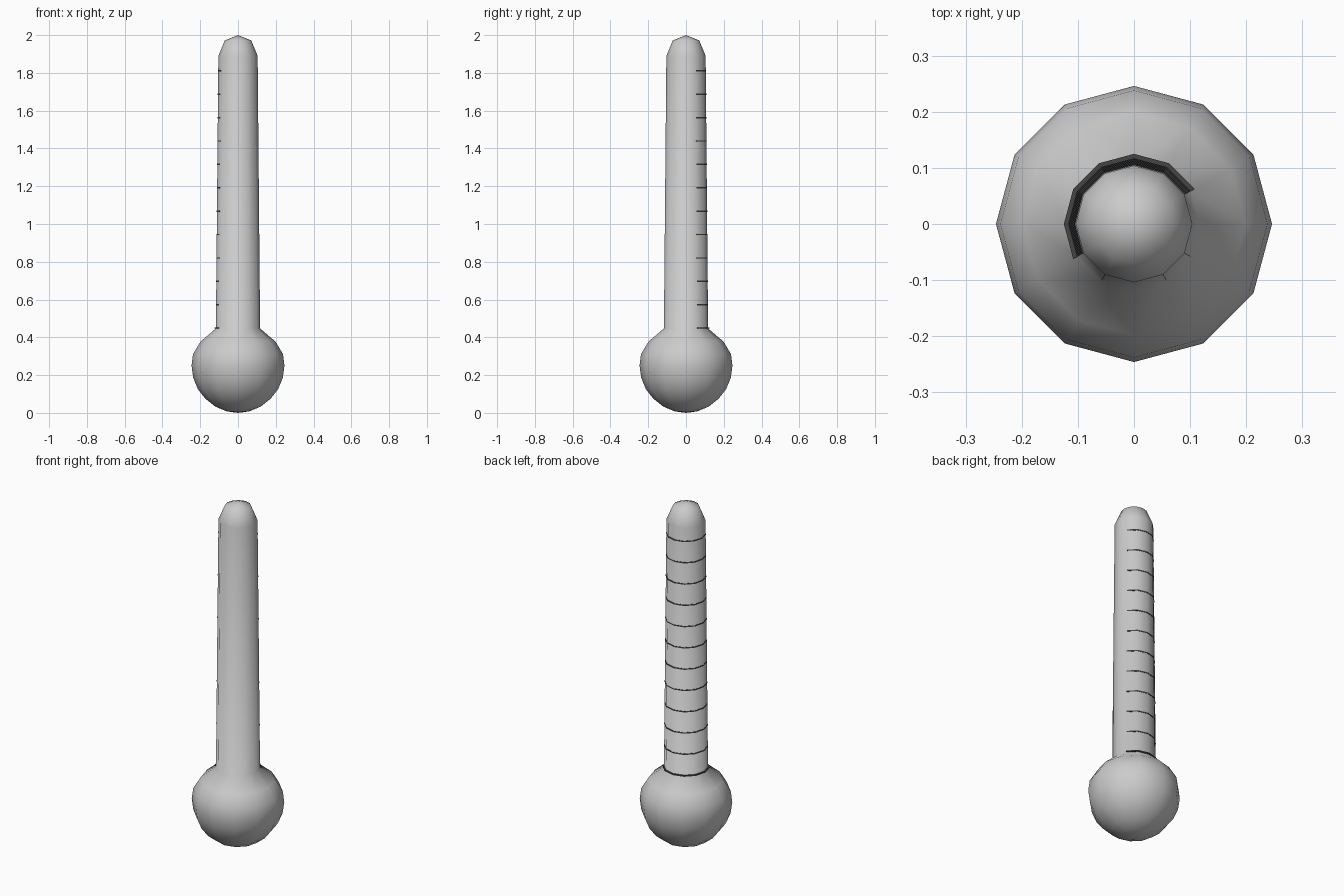
import bpy, bmesh, math

if "Cube" in bpy.data.objects:
    bpy.data.objects.remove(bpy.data.objects["Cube"])

SIDES = 12


def material(name, value):
    m = bpy.data.materials.new(name)
    m.diffuse_color = (value, value, value, 1)
    m.use_nodes = True
    m.node_tree.nodes["Principled BSDF"].inputs["Base Color"].default_value = m.diffuse_color
    return m


def finish(bm, name, mat, smooth):
    bmesh.ops.recalc_face_normals(bm, faces=bm.faces)
    mesh = bpy.data.meshes.new(name)
    bm.to_mesh(mesh)
    bm.free()
    for p in mesh.polygons:
        p.use_smooth = smooth
    mesh.materials.append(mat)
    obj = bpy.data.objects.new(name, mesh)
    bpy.context.collection.objects.link(obj)
    return obj


def point(r, deg, z):
    a = math.radians(deg)
    return (r * math.cos(a), r * math.sin(a), z)


grey = material("light grey", 0.6)
dark = material("dark grey", 0.06)

# Glass body: round bulb, tapering stem and domed tip, lathed with 12 sides
profile = [(0.06, 0.008), (0.12, 0.033), (0.173, 0.075), (0.212, 0.125),
           (0.237, 0.185), (0.246, 0.25), (0.238, 0.312), (0.198, 0.378),
           (0.117, 0.447), (0.104, 1.89), (0.07, 1.972)]
bm = bmesh.new()
rings = [[bm.verts.new(point(r, i * 360 / SIDES, z)) for i in range(SIDES)]
         for r, z in profile]
for a, b in zip(rings, rings[1:]):
    for i in range(SIDES):
        j = (i + 1) % SIDES
        bm.faces.new((a[i], a[j], b[j], b[i]))
for ring, z in ((rings[0], 0.0), (rings[-1], 2.0)):
    pole = bm.verts.new((0, 0, z))
    for i in range(SIDES):
        bm.faces.new((ring[i], ring[(i + 1) % SIDES], pole))
finish(bm, "thermometer_body", grey, True)


# Scale marks: thin half rings round one side of the stem
def half_ring(name, z, outer, inner, height):
    bm = bmesh.new()
    loops = []
    for i in range(7):
        deg = 30 + i * 30
        loops.append([bm.verts.new(point(r, deg, z + h)) for r, h in
                      ((inner, -height / 2), (outer, -height / 2),
                       (outer, height / 2), (inner, height / 2))])
    for a, b in zip(loops, loops[1:]):
        for k in range(4):
            n = (k + 1) % 4
            bm.faces.new((a[k], a[n], b[n], b[k]))
    bm.faces.new(loops[0])
    bm.faces.new(loops[-1])
    finish(bm, name, dark, False)


for i in range(12):
    z = 0.449 + i * 0.1238
    stem = 0.117 - 0.013 * (z - 0.447) / 1.443
    half_ring(f"scale_mark_{i + 1}", z, stem + (0.008 if i == 0 else 0.0015),
              stem - 0.006, 0.007)
